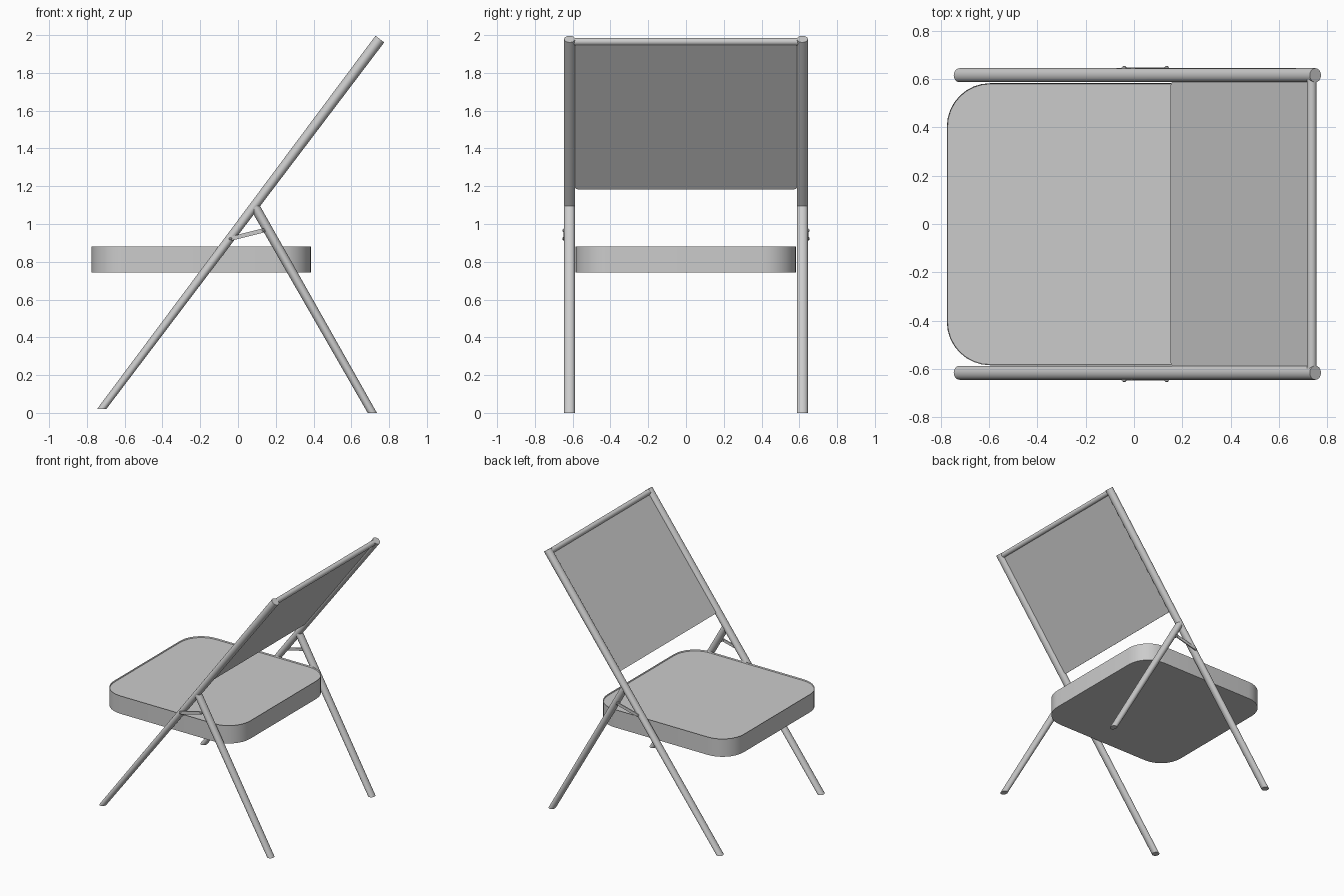
import bpy, bmesh, math
from mathutils import Vector

if "Cube" in bpy.data.objects:
    bpy.data.objects.remove(bpy.data.objects["Cube"])

Y_LEG = 0.616


def finish(name, bm, smooth=True):
    bmesh.ops.recalc_face_normals(bm, faces=bm.faces)
    me = bpy.data.meshes.new(name)
    bm.to_mesh(me)
    bm.free()
    ob = bpy.data.objects.new(name, me)
    bpy.context.collection.objects.link(ob)
    if smooth:
        bpy.context.view_layer.objects.active = ob
        ob.select_set(True)
        bpy.ops.object.shade_smooth_by_angle(angle=math.radians(35))
        ob.select_set(False)
    return ob


def tube(name, rings, n=32):
    """Skin elliptical rings, each given as (centre, half-axis u, half-axis v)."""
    bm = bmesh.new()
    loops = []
    for c, u, v in rings:
        c, u, v = Vector(c), Vector(u), Vector(v)
        loops.append([bm.verts.new(c + u * math.cos(2 * math.pi * i / n)
                                   + v * math.sin(2 * math.pi * i / n)) for i in range(n)])
    for a, b in zip(loops, loops[1:]):
        for i in range(n):
            j = (i + 1) % n
            bm.faces.new((a[i], a[j], b[j], b[i]))
    bm.faces.new(loops[0])
    bm.faces.new(loops[-1])
    return finish(name, bm)


def rounded_rect(x0, x1, y0, y1, r, seg):
    pts = []
    corners = [(x1 - r, y1 - r), (x0 + r, y1 - r), (x0 + r, y0 + r), (x1 - r, y0 + r)]
    for k, (cx, cy) in enumerate(corners):
        for i in range(seg + 1):
            a = math.pi / 2 * (k + i / seg)
            pts.append((cx + r * math.cos(a), cy + r * math.sin(a)))
    return pts


def leg(name, foot, top, y, foot_half, top_r, ry=0.029):
    """Tapered tube with the foot cut level and the top cut square."""
    d = Vector((top[0] - foot[0], 0, top[1] - foot[1])).normalized()
    u = Vector((d.z, 0, -d.x)) * top_r
    tube(name, [((foot[0], y, foot[1]), (foot_half, 0, 0), (0, ry, 0)),
                ((top[0], y, top[1]), u, (0, ry, 0))])


# Line of the long frame tubes, seen from the front
FOOT, TOP = Vector((-0.722, 0, 0.02)), Vector((0.751, 0, 1.979))
AXIS = (TOP - FOOT).normalized()
NORMAL = Vector((AXIS.z, 0, -AXIS.x))

for side, label in ((1, "left"), (-1, "right")):
    y = side * Y_LEG
    leg("frame_tube_" + label, (FOOT.x, FOOT.z), (TOP.x, TOP.z), y, 0.0245, 0.029)
    leg("rear_leg_" + label, (0.711, 0.0), (0.09, 1.09), y, 0.0245, 0.026)

    # Flat locking link on the outside, with a rivet at each end
    p, q = Vector((-0.04, 0, 0.922)), Vector((0.135, 0, 0.966))
    d = (q - p).normalized()
    w = Vector((-d.z, 0, d.x)) * 0.011
    bm = bmesh.new()
    outline = []
    for c, start in ((p, math.pi / 2), (q, -math.pi / 2)):
        for i in range(9):
            a = start + math.pi * i / 8
            outline.append(c + d * 0.011 * math.cos(a) + w * math.sin(a))
    lo, hi = [[bm.verts.new(v + Vector((0, side * off, 0))) for v in outline]
              for off in (0.640, 0.648)]
    bm.faces.new(lo)
    bm.faces.new(hi)
    for i in range(len(lo)):
        j = (i + 1) % len(lo)
        bm.faces.new((lo[i], lo[j], hi[j], hi[i]))
    finish("locking_link_" + label, bm)
    for k, c in enumerate((p, q)):
        tube(f"link_rivet_{label}_{k + 1}",
             [((c.x, side * yy, c.z), (r, 0, 0), (0, 0, r))
              for yy, r in ((0.62, 0.008), (0.650, 0.008), (0.654, 0.004))], 12)

# Seat: rounded slab with its top panel set just below the rim
bm = bmesh.new()
pts = rounded_rect(-0.775, 0.386, -0.585, 0.583, 0.18, 8)
low, high = [[bm.verts.new((x, y, z)) for x, y in pts] for z in (0.742, 0.88)]
n = len(pts)
for i in range(n):
    j = (i + 1) % n
    bm.faces.new((low[i], low[j], high[j], high[i]))
bm.faces.new(low)
top = bm.faces.new(high)
bmesh.ops.recalc_face_normals(bm, faces=bm.faces)
bmesh.ops.inset_region(bm, faces=[top], thickness=0.003)
bmesh.ops.translate(bm, verts=top.verts, vec=(0, 0, -0.01))
finish("seat", bm)

# Backrest panel lying in the plane of the frame tubes
start = FOOT + AXIS * ((0.155 - FOOT.x) / AXIS.x)
length = (0.73 - 0.155) / AXIS.x
bm = bmesh.new()
face = bm.faces.new([bm.verts.new(start + AXIS * a + Vector((0, b, 0)) - NORMAL * 0.004)
                     for a, b in rounded_rect(0, length, -0.588, 0.588, 0.015, 4)])
ext = bmesh.ops.extrude_face_region(bm, geom=[face], use_keep_orig=True)
bmesh.ops.translate(bm, vec=NORMAL * 0.008,
                    verts=[v for v in ext["geom"] if isinstance(v, bmesh.types.BMVert)])
finish("backrest_panel", bm)

# Cross bar along the top of the backrest
tube("top_bar", [((0.736, y, 1.965), (0.02, 0, 0), (0, 0, 0.02)) for y in (-0.6, 0.6)])
